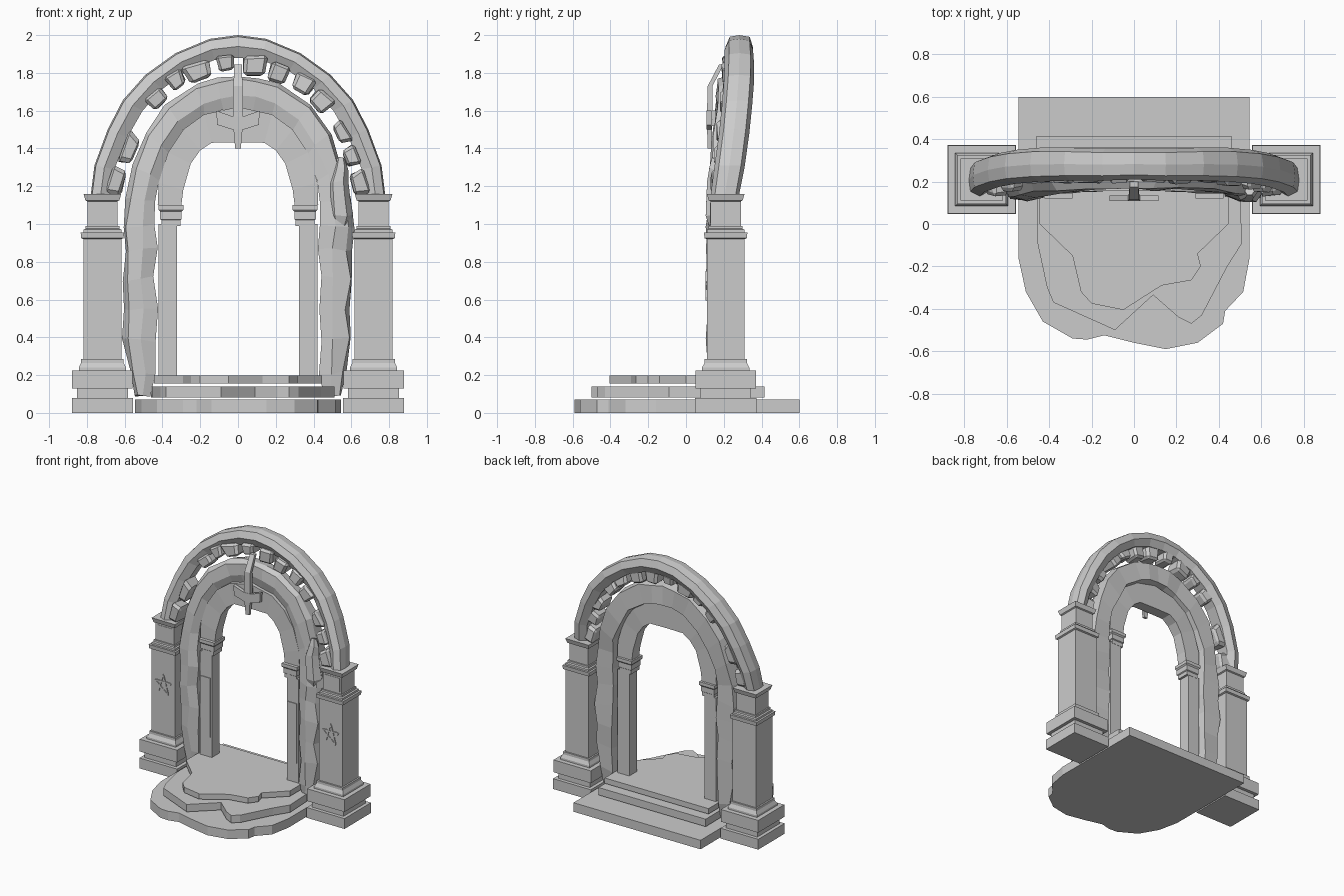
import bpy, bmesh, math, random
from mathutils import Vector, Matrix

random.seed(4)


def finish(name, bm):
    bmesh.ops.recalc_face_normals(bm, faces=bm.faces[:])
    me = bpy.data.meshes.new(name)
    bm.to_mesh(me)
    bm.free()
    ob = bpy.data.objects.new(name, me)
    bpy.context.collection.objects.link(ob)
    return ob


def loft(name, rings):
    """Skin a list of closed rings and cap both ends."""
    bm = bmesh.new()
    vs = [[bm.verts.new(p) for p in r] for r in rings]
    n = len(vs[0])
    for a, b in zip(vs, vs[1:]):
        for i in range(n):
            j = (i + 1) % n
            bm.faces.new((a[i], a[j], b[j], b[i]))
    bm.faces.new(vs[0])
    bm.faces.new(vs[-1])
    return finish(name, bm)


def slab(name, outline, z0, z1):
    return loft(name, [[(x, y, z) for x, y in outline] for z in (z0, z1)])


def plate(name, outline, y0, y1):
    return loft(name, [[(x, y, z) for x, z in outline] for y in (y0, y1)])


def box(name, x0, x1, y0, y1, z0, z1):
    return slab(name, [(x0, y0), (x1, y0), (x1, y1), (x0, y1)], z0, z1)


def stacked(name, cx, cy, profile, dx=0.0, dy=0.0):
    """Square-section turned shape: profile of (half width, height)."""
    return loft(name, [[(cx + a * (h + dx), cy + b * (h + dy), z)
                        for a, b in ((-1, -1), (1, -1), (1, 1), (-1, 1))] for h, z in profile])


def arch(name, half, section, jitter=0.0):
    """Sweep a section (0..1 inner-outer, 0..1 front-back) over left-side stations, mirrored."""
    stations = half + [(-s[0], s[1], -s[2], *s[3:]) for s in half[-2::-1]]
    rings = []
    for ox, oz, ix, iz, yf, yb in stations:
        ring = []
        for u, v in section:
            j = [random.uniform(-jitter, jitter) for _ in range(3)]
            ring.append((ix + (ox - ix) * u + j[0], yf + (yb - yf) * v + j[1],
                         iz + (oz - iz) * u + j[2] * 0.7))
        rings.append(ring)
    return loft(name, rings)


# Worn stone steps
slab("bottom_step", [(-.545, .6), (.545, .6), (.545, -.16), (.515, -.32), (.43, -.41), (.42, -.47),
     (.3, -.56), (.15, -.59), (0, -.56), (-.14, -.525), (-.22, -.545), (-.29, -.54), (-.43, -.46),
     (-.51, -.32), (-.545, -.16)], 0, .07)
slab("middle_step", [(-.46, .415), (.46, .415), (.46, .2), (.5, .13), (.51, -.09), (.44, -.2),
     (.32, -.43), (.27, -.47), (.21, -.44), (.09, -.335), (-.09, -.5), (-.38, -.37), (-.41, -.3),
     (-.455, -.09)], .082, .14)
slab("top_step", [(-.445, .36), (.445, .36), (.445, 0), (.3, -.14), (.315, -.2), (.27, -.265),
     (.13, -.29), (-.05, -.405), (-.2, -.375), (-.25, -.32), (-.29, -.15), (-.445, 0)], .155, .197)

PILLAR = [(.162, 0), (.162, .08), (.135, .08), (.135, .13), (.16, .13), (.16, .225), (.125, .225),
          (.125, .24), (.112, .265), (.112, .285), (.1, .285), (.1, .92), (.112, .925), (.115, .955),
          (.1, .955), (.1, .97), (.09, .975), (.09, .99), (.08, .99), (.08, 1.12), (.09, 1.125),
          (.1, 1.16)]
CAPITAL = [(.05, .99), (.05, 1.02), (.057, 1.025), (.057, 1.065), (.066, 1.075), (.066, 1.1)]

for s, side in ((-1, "left"), (1, "right")):
    # Outer pillar with a recessed-looking block face
    stacked(side + "_pillar", s * .718, .21, PILLAR)
    box(side + "_pillar_panel", s * .718 - .065, s * .718 + .065, .127, .14, 1.005, 1.11)
    # Five-bar star ornament on the pillar
    tips = [(s * .718 + .075 * math.sin(k * math.tau / 5), .665 + .085 * math.cos(k * math.tau / 5))
            for k in range(5)]
    for k in range(5):
        a, b = Vector(tips[k]), Vector(tips[(k + 2) % 5])
        d = (b - a).normalized()
        n = Vector((-d.y, d.x)) * .006
        plate(f"{side}_star_bar_{k}", [a, a + d * .015 + n, b - d * .015 + n, b,
              b - d * .015 - n, a + d * .015 - n], .103, .115)
    # Inner door jamb, raised panel and capital
    box(side + "_jamb", s * .372 - .05, s * .372 + .05, .14, .235, .19, 1.0)
    box(side + "_jamb_panel", s * .372 - .038, s * .372 + .038, .134, .145, .35, .81)
    stacked(side + "_capital", s * .355, .187, CAPITAL)

# Inner door arch
arch("inner_arch", [(-.425, 1.1, -.3, 1.1, .145, .235), (-.42, 1.22, -.29, 1.18, .145, .235),
     (-.37, 1.38, -.25, 1.32, .15, .235), (-.29, 1.5, -.2, 1.39, .15, .24),
     (-.18, 1.58, -.14, 1.43, .155, .24), (0, 1.62, 0, 1.432, .155, .24)],
     [(0, 0), (1, 0), (1, 1), (0, 1)])

# Rough root-like band around the door
arch("rough_band", [(-.55, .09, -.46, .09, .13, .23), (-.575, .22, -.435, .2, .12, .25),
     (-.605, .4, -.445, .38, .11, .26), (-.595, .55, -.43, .55, .11, .26),
     (-.61, .7, -.44, .72, .11, .26), (-.6, .86, -.43, .87, .11, .26),
     (-.61, .98, -.44, 1.0, .11, .26), (-.59, 1.14, -.435, 1.12, .12, .26),
     (-.55, 1.31, -.42, 1.23, .13, .27), (-.49, 1.48, -.365, 1.37, .14, .28),
     (-.38, 1.63, -.29, 1.49, .15, .28), (-.22, 1.74, -.17, 1.57, .16, .28),
     (-.1, 1.77, -.08, 1.6, .165, .28), (0, 1.785, 0, 1.61, .165, .28)],
     [(0, .15), (.4, 0), (.88, .08), (1, .4), (.92, 1), (.1, 1)], .009)

# Second root stem clinging to the right side
knot = [(.54, .97, .03), (.545, 1.04, .065), (.535, 1.14, .06), (.53, 1.22, .055),
        (.545, 1.29, .04), (.545, 1.345, .022)]
loft("right_root_knot", [[(x + r * math.cos(a * math.tau / 6), .155 + .9 * r * math.sin(a * math.tau / 6),
     z + random.uniform(-.012, .012)) for a in range(6)] for x, z, r in knot])

# Outer faceted arch
RIM = [(-.78, 1.15, -.675, 1.15, .13, .28), (-.76, 1.31, -.655, 1.29, .15, .31),
       (-.69, 1.5, -.585, 1.46, .175, .335), (-.61, 1.655, -.505, 1.6, .19, .35),
       (-.49, 1.79, -.4, 1.715, .2, .36), (-.33, 1.905, -.27, 1.81, .205, .36),
       (-.15, 1.98, -.125, 1.868, .205, .355), (0, 2.0, 0, 1.88, .21, .355)]
arch("outer_arch", RIM, [(0, .2), (.5, 0), (.93, .15), (1, .5), (.92, .88), (.45, 1), (0, .8)])

# Irregular stones lining the underside of the outer arch
for k, (x, z, deg, w, h) in enumerate([
        (-.645, 1.22, 75, .15, .07), (-.575, 1.4, 68, .17, .06), (-.43, 1.665, 42, .11, .07),
        (-.33, 1.76, 33, .1, .07), (-.21, 1.81, 17, .15, .09), (-.065, 1.85, 5, .1, .07),
        (.085, 1.835, -2, .13, .09), (.215, 1.8, -18, .11, .09), (.345, 1.74, -32, .12, .09),
        (.44, 1.65, -46, .11, .09), (.545, 1.49, -62, .13, .06), (.6, 1.36, -68, .11, .07),
        (.645, 1.22, -75, .13, .07)]):
    bm = bmesh.new()
    bmesh.ops.create_cube(bm, size=1)
    for v in bm.verts:
        v.co += Vector([random.uniform(-.1, .1) for _ in range(3)])
        if v.co.z < 0:
            v.co.x *= .8
    bmesh.ops.bevel(bm, geom=bm.edges[:], offset=.14, segments=1, affect='EDGES')
    y = .2 + .06 * min(1, (z - 1.2) / .5)
    bm.transform(Matrix.Translation((x, y, z)) @ Matrix.Rotation(-math.radians(deg), 4, 'Y')
                 @ Matrix.Diagonal((w, .13, h * 1.15, 1)))
    finish(f"lining_stone_{k}", bm)

# Keystone ornament: bent spike and cross plate
loft("keystone_spike", [[(-w, y, z), (w, y, z), (w, y + t, z), (-w, y + t, z)] for w, y, z, t in
     ((.015, .115, 1.4, .02), (.028, .11, 1.55, .03), (.024, .115, 1.73, .025), (.02, .175, 1.845, .025))])
plate("keystone_cross", [(-.03, 1.5), (.03, 1.5), (.11, 1.525), (.115, 1.6), (.03, 1.57), (-.03, 1.57),
      (-.115, 1.6), (-.11, 1.525)], .108, .135)
box("keystone_mount", -.02, .02, .12, .2, 1.52, 1.6)
